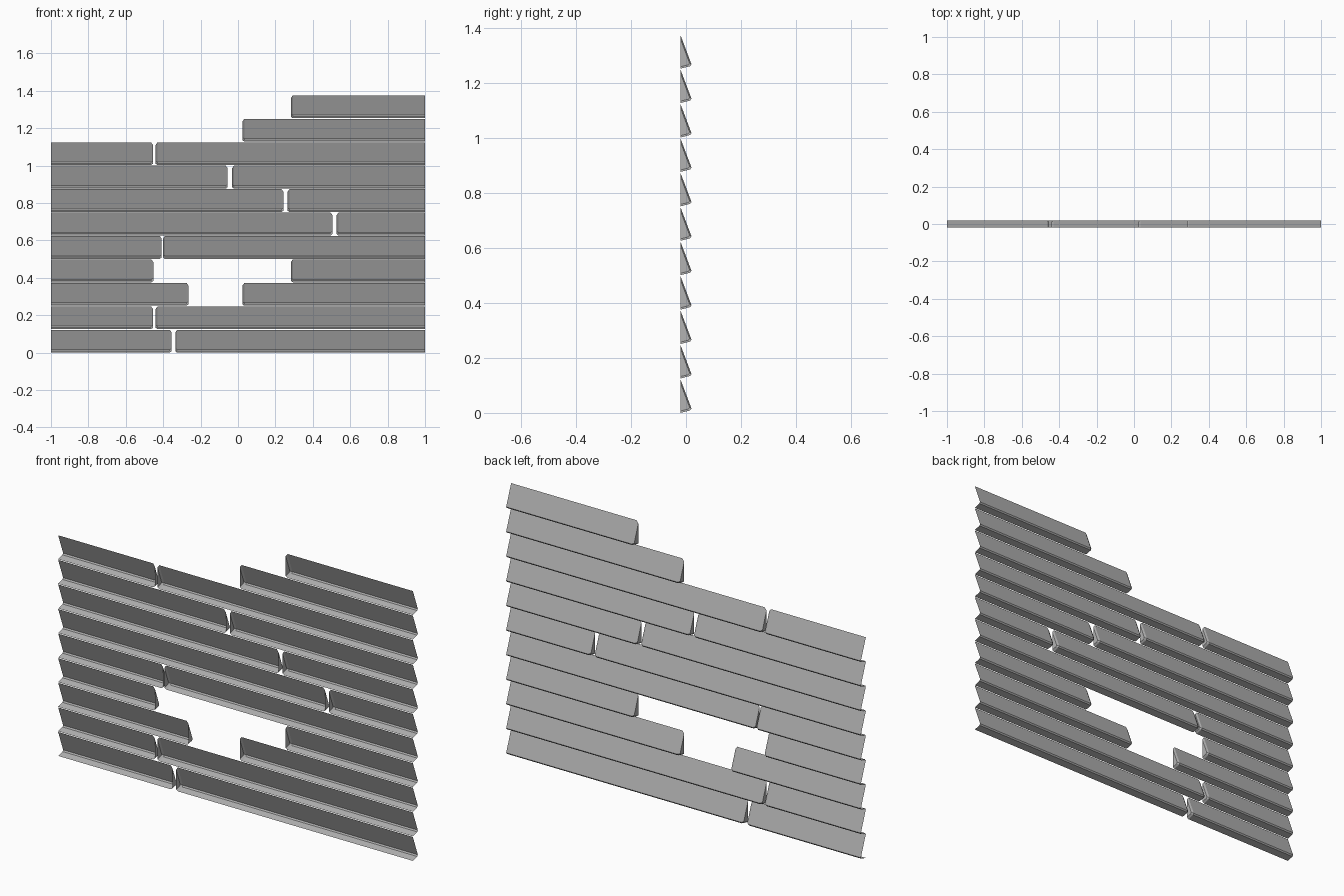
import bpy
import bmesh

cube = bpy.data.objects.get("Cube")
if cube:
    bpy.data.objects.remove(cube, do_unlink=True)

# One plain grey for all boards
grey = bpy.data.materials.new("board grey")
grey.use_nodes = True
colour = (0.45, 0.45, 0.45, 1)
grey.diffuse_color = colour
grey.node_tree.nodes["Principled BSDF"].inputs["Base Color"].default_value = colour

PITCH = 0.1253
BEVEL = 0.01
# Open wedge section (y, z): underside, chamfered lip, long slope
FULL = [(-0.02, 0), (0.015, 0.009), (0.02, 0.016), (-0.02, 0.122)]
# Smaller section used where a cut end is chamfered
INSET = [(-0.02, 0.007), (0.009, 0.014), (0.013, 0.02), (-0.02, 0.108)]


def board(name, x0, x1, z):
    """Hollow siding board; ends that are not on the outer edge get a cap."""
    cut0, cut1 = x0 > -1, x1 < 1
    sections = []
    if cut0:
        sections.append((x0, INSET))
    sections.append((x0 + BEVEL * cut0, FULL))
    sections.append((x1 - BEVEL * cut1, FULL))
    if cut1:
        sections.append((x1, INSET))

    bm = bmesh.new()
    rings = [[bm.verts.new((x, y, z + h)) for y, h in prof] for x, prof in sections]
    for a, b in zip(rings, rings[1:]):
        for i in range(len(a) - 1):
            bm.faces.new((a[i], a[i + 1], b[i + 1], b[i]))
    # End caps
    if cut0:
        bm.faces.new(rings[0][::-1])
    if cut1:
        bm.faces.new(rings[-1])
    mesh = bpy.data.meshes.new(name)
    bm.to_mesh(mesh)
    bm.free()
    mesh.materials.append(grey)
    obj = bpy.data.objects.new(name, mesh)
    bpy.context.collection.objects.link(obj)


# Each row: where the left-hand piece stops and the right-hand piece starts
rows = [(-0.355, -0.335), (-0.455, -0.44), (-0.265, 0.024), (-0.453, 0.283),
        (-0.408, -0.401), (0.505, 0.527), (0.243, 0.265), (-0.055, -0.032),
        (-0.455, -0.44), (None, 0.024), (None, 0.283)]

for n, (stop, start) in enumerate(rows):
    z = n * PITCH
    if stop is not None:
        board(f"siding_board_right_{n + 1}", -1, stop, z)
    board(f"siding_board_left_{n + 1}", start, 1, z)
